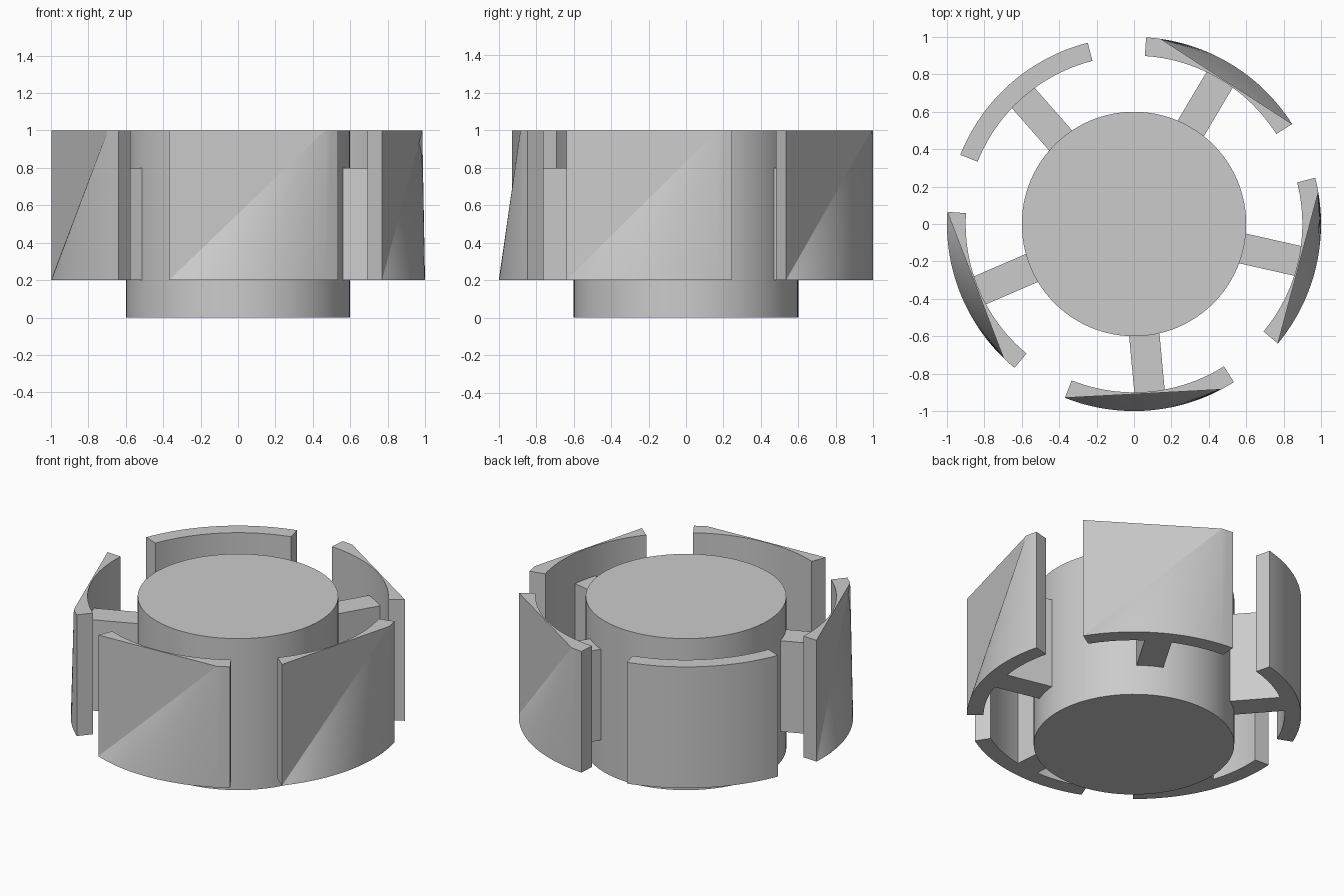
import bpy, bmesh
from math import cos, sin, radians
from mathutils import Vector, Matrix

if "Cube" in bpy.data.objects:
    bpy.data.objects.remove(bpy.data.objects["Cube"])

Z0, Z1 = 0.2, 1.0          # height range of the rim pieces
R_IN, R_OUT = 0.9, 1.0
HALF, N, B = 27.0, 24, 22  # half span, steps, step where the flattened top edge ends
ANGLES = [59.3 + 72 * i for i in range(5)]


def finish(bm, name):
    bmesh.ops.recalc_face_normals(bm, faces=bm.faces)
    me = bpy.data.meshes.new(name)
    bm.to_mesh(me)
    bm.free()
    ob = bpy.data.objects.new(name, me)
    bpy.context.collection.objects.link(ob)
    bpy.context.view_layer.objects.active = ob
    ob.select_set(True)
    bpy.ops.object.shade_smooth_by_angle(angle=radians(20))
    ob.select_set(False)
    return ob


def rim_piece(name, centre, flattened):
    bm = bmesh.new()

    def arc(r, z):
        angs = [radians(centre - HALF + 2 * HALF * i / N) for i in range(N + 1)]
        return [Vector((r * cos(a), r * sin(a), z)) for a in angs]

    top = arc(R_OUT, Z1)
    if flattened:  # upper outer edge runs straight from step 0 to step B
        top = [top[0].lerp(top[B], i / B) if i < B else p for i, p in enumerate(top)]
    ob, ot, ib, it = [[bm.verts.new(p) for p in pts] for pts in
                      (arc(R_OUT, Z0), top, arc(R_IN, Z0), arc(R_IN, Z1))]
    for i in range(N):
        if flattened and i < B:
            bm.faces.new((ob[0], ot[i + 1], ot[i]))   # flat upper triangle
            bm.faces.new((ot[B], ob[i], ob[i + 1]))   # cone-like lower part
        else:
            bm.faces.new((ob[i], ob[i + 1], ot[i + 1], ot[i]))
        bm.faces.new((ot[i], ot[i + 1], it[i + 1], it[i]))
        bm.faces.new((it[i], it[i + 1], ib[i + 1], ib[i]))
        bm.faces.new((ib[i], ib[i + 1], ob[i + 1], ob[i]))
    for i in (0, N):
        bm.faces.new((ob[i], ot[i], it[i], ib[i]))
    return finish(bm, name)


def spoke(name, angle):
    bm = bmesh.new()
    m = (Matrix.Rotation(radians(angle), 4, 'Z') @ Matrix.Translation((0.74, 0, 0.5))
         @ Matrix.Diagonal((0.32, 0.163, 0.6, 1)))
    bmesh.ops.create_cube(bm, size=1, matrix=m)
    return finish(bm, name)


# central drum
bm = bmesh.new()
bmesh.ops.create_cone(bm, cap_ends=True, segments=96, radius1=0.6, radius2=0.6,
                      depth=1, matrix=Matrix.Translation((0, 0, 0.5)))
finish(bm, "central_drum")

# five spokes with their curved rim pieces; the rear left one keeps its full arc
for k, a in enumerate(ANGLES):
    spoke(f"spoke_{k + 1}", a)
    rim_piece(f"rim_piece_{k + 1}", a, k != 1)
